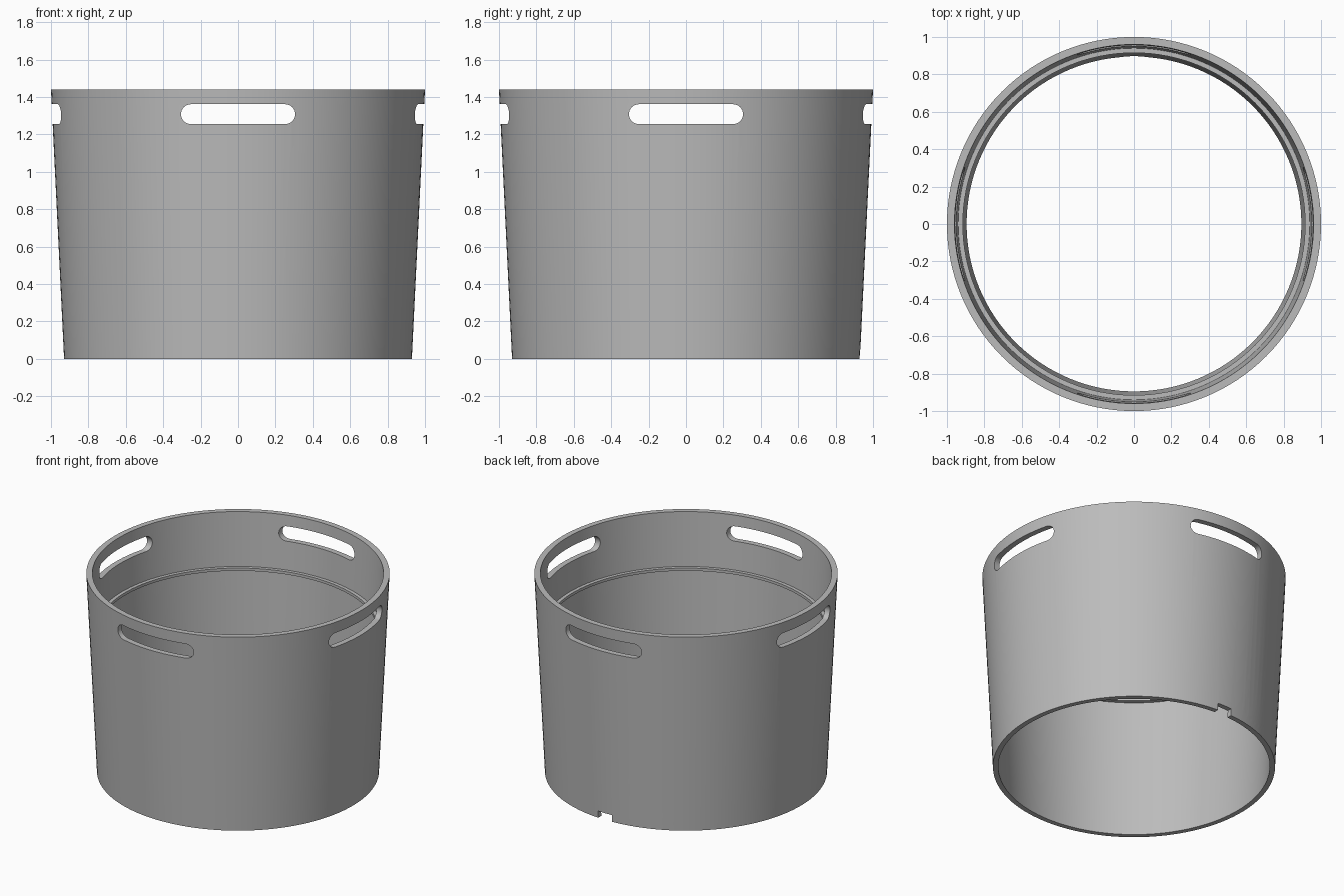
import bpy
import bmesh
from math import pi, sin, cos, radians
from mathutils import Matrix, Vector

cube = bpy.data.objects.get("Cube")
if cube:
    bpy.data.objects.remove(cube, do_unlink=True)

grey = bpy.data.materials.new("plain grey")
grey.use_nodes = True
grey.diffuse_color = (0.5, 0.5, 0.5, 1)
grey.node_tree.nodes["Principled BSDF"].inputs["Base Color"].default_value = grey.diffuse_color

SEGMENTS = 128
HEIGHT = 1.44


def finish(name, bm):
    bmesh.ops.recalc_face_normals(bm, faces=bm.faces)
    mesh = bpy.data.meshes.new(name)
    bm.to_mesh(mesh)
    bm.free()
    mesh.materials.append(grey)
    obj = bpy.data.objects.new(name, mesh)
    bpy.context.collection.objects.link(obj)
    return obj


def lathe(name, profile):
    """Revolve a closed (radius, z) profile around the z axis."""
    bm = bmesh.new()
    rings = []
    for i in range(SEGMENTS):
        a = 2 * pi * i / SEGMENTS
        rings.append([bm.verts.new((r * cos(a), r * sin(a), z)) for r, z in profile])
    n = len(profile)
    for i, ring in enumerate(rings):
        after = rings[(i + 1) % SEGMENTS]
        for j in range(n):
            k = (j + 1) % n
            bm.faces.new((ring[j], after[j], after[k], ring[k]))
    return finish(name, bm)


def prism(name, outline, start, end, angle):
    """Extrude a (sideways, z) outline outwards from the axis, towards angle."""
    bm = bmesh.new()
    face = bm.faces.new([bm.verts.new((start, s, z)) for s, z in outline])
    grown = bmesh.ops.extrude_face_region(bm, geom=[face])["geom"]
    verts = [v for v in grown if isinstance(v, bmesh.types.BMVert)]
    bmesh.ops.translate(bm, verts=verts, vec=Vector((end - start, 0, 0)))
    bm.transform(Matrix.Rotation(angle, 4, 'Z'))
    return finish(name, bm)


def rounded(half_length, radius, z, steps=16):
    """Stadium outline; a circle when half_length equals radius."""
    straight = half_length - radius
    points = []
    for side in (1, -1):
        for i in range(steps + 1):
            if straight == 0 and i == steps:
                continue
            a = -pi / 2 + pi * i / steps
            points.append((side * (straight + radius * cos(a)), z + side * radius * sin(a)))
    return points


# Tapered open wall with a thin supporting lip inside
tub = lathe("tub_wall", [
    (0.93, 0), (1.0, HEIGHT), (0.96, HEIGHT), (0.94, 1.05),
    (0.915, 1.05), (0.915, 1.03), (0.944, 1.03), (0.895, 0),
])

# Four handle slots, a round port and a drain notch at the back
slot = rounded(0.305, 0.053, 1.308)
cutters = [prism("handle_slot_cutter", slot, 0.6, 1.2, i * pi / 2) for i in range(4)]
cutters.append(prism("port_cutter", rounded(0.16, 0.16, 0.216, 32), 0.6, 1.2, radians(109.5)))
notch = [(-0.056, -0.1), (0.056, -0.1), (0.056, 0.05), (-0.056, 0.05)]
cutters.append(prism("notch_cutter", notch, 0.6, 1.2, pi / 2))

bpy.ops.object.select_all(action='DESELECT')
bpy.context.view_layer.objects.active = tub
tub.select_set(True)
for cutter in cutters:
    cutter.hide_render = True
    cut = tub.modifiers.new(cutter.name, 'BOOLEAN')
    cut.operation = 'DIFFERENCE'
    cut.solver = 'EXACT'
    cut.object = cutter
    bpy.ops.object.modifier_apply(modifier=cut.name)
    bpy.data.objects.remove(cutter, do_unlink=True)

bpy.ops.object.shade_smooth_by_angle(angle=radians(30))
